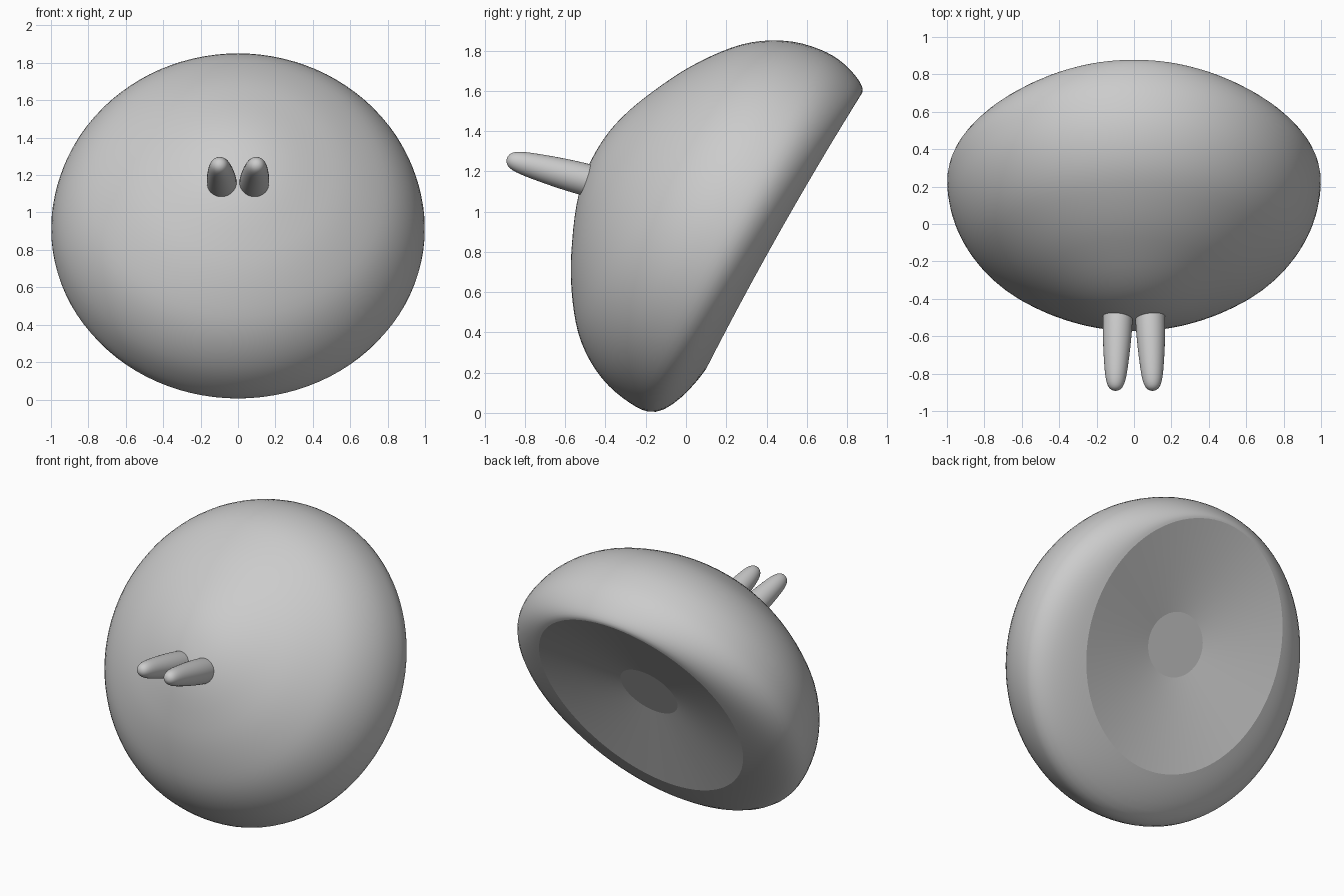
import bpy, bmesh, math
from mathutils import Vector

if "Cube" in bpy.data.objects:
    bpy.data.objects.remove(bpy.data.objects["Cube"])

TILT = math.radians(29.4)
S, C = math.sin(TILT), math.cos(TILT)
CENTRE = 0.905            # body centre measured along the tilted upright direction


def loft(name, rings, sharp=(), level=1):
    """Skin a list of closed rings; the listed rings stay as crisp edges."""
    bm = bmesh.new()
    crease = bm.edges.layers.float.new("crease_edge")
    loops = [[bm.verts.new(p) for p in ring] for ring in rings]
    n = len(loops[0])
    for a, b in zip(loops, loops[1:]):
        for i in range(n):
            j = (i + 1) % n
            bm.faces.new((a[i], a[j], b[j], b[i]))
    bm.faces.new(loops[0])
    bm.faces.new(loops[-1])
    for k in sharp:
        for i in range(n):
            e = bm.edges.get((loops[k][i], loops[k][(i + 1) % n]))
            e[crease] = 1.0
            e.smooth = False
    bmesh.ops.recalc_face_normals(bm, faces=bm.faces)
    for f in bm.faces:
        f.smooth = True
    me = bpy.data.meshes.new(name)
    bm.to_mesh(me)
    bm.free()
    ob = bpy.data.objects.new(name, me)
    bpy.context.collection.objects.link(ob)
    if level:
        sub = ob.modifiers.new("smooth", "SUBSURF")
        sub.levels = sub.render_levels = level
    return ob


def body_ring(top, bottom, side, a_top, a_bottom, a_side, n=48):
    """Ring of the tilted body: radius and axial depth at top, bottom and sides."""
    pts = []
    for i in range(n):
        t = 2 * math.pi * i / n
        s = math.sin(t)
        u = CENTRE + (top - bottom) / 2 + (top + bottom) / 2 * s
        a = a_side + (a_top - a_bottom) / 2 * s + ((a_top + a_bottom) / 2 - a_side) * s * s
        pts.append(Vector((side * math.cos(t), S * u - C * a, C * u + S * a)))
    return pts


# Dome: round rings from apex to widest point
dome = [(0.03, 1.028), (0.12, 1.022), (0.22, 1.0), (0.33, 0.962), (0.45, 0.908),
        (0.56, 0.855), (0.66, 0.793), (0.75, 0.728), (0.83, 0.66), (0.895, 0.58),
        (0.945, 0.495), (0.983, 0.4), (1.0, 0.3), (1.004, 0.235)]
rings = [body_ring(r, r, r, a, a, a) for r, a in dome]
# Rolled edge, sharper at the top and rounder at the bottom
rings += [body_ring(*v) for v in (
    (0.995, 1.002, 0.99, 0.16, 0.165, 0.17),
    (0.972, 0.955, 0.93, 0.09, 0.10, 0.105),
    (0.95, 0.85, 0.84, 0.045, 0.055, 0.065),
    (0.928, 0.75, 0.76, 0.02, 0.03, 0.045),
    (0.91, 0.67, 0.705, 0.018, 0.02, 0.036))]
rim = len(rings) - 1
# Shallow conical recess with a flat disc in the middle
rings.append(body_ring(0.32, 0.08, 0.2, 0.13, 0.13, 0.13))
body = loft("body", rings, sharp=(rim, rim + 1))

# Pair of tapered pegs on the front
start = Vector((0.084, -0.42, 1.138))
axis = (Vector((0.1, -0.89, 1.262)) - start).normalized()
side = axis.cross(Vector((0, 0, 1))).normalized()
up = side.cross(axis)
profile = [(0, 0.08), (0.1, 0.081), (0.2, 0.077), (0.3, 0.069), (0.38, 0.061),
           (0.43, 0.053), (0.465, 0.041), (0.481, 0.025), (0.487, 0.008)]
peg_rings = [[start + axis * d + r * (side * math.cos(t) + up * math.sin(t))
              for t in [2 * math.pi * i / 24 for i in range(24)]] for d, r in profile]
pegs = loft("front_pegs", peg_rings, sharp=(0,))
mirror = pegs.modifiers.new("mirror", "MIRROR")
mirror.use_axis[0] = True
